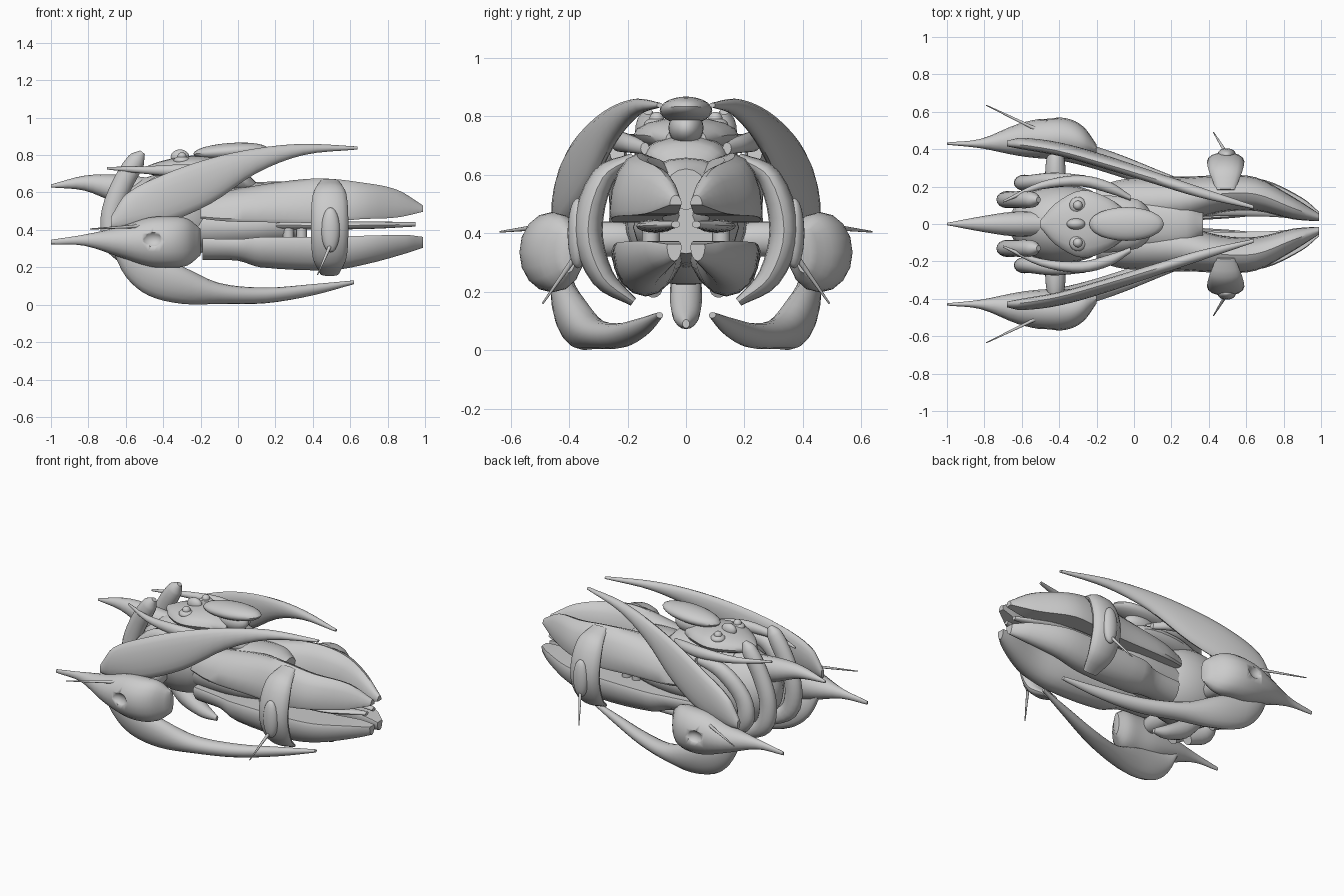
import bpy
import bmesh
import math
from mathutils import Vector, Matrix

default_cube = bpy.data.objects.get("Cube")
if default_cube:
    bpy.data.objects.remove(default_cube, do_unlink=True)

# Single hull colour
HULL_COLOUR = (0.6, 0.6, 0.6, 1)
hull_grey = bpy.data.materials.new("hull grey")
hull_grey.use_nodes = True
hull_grey.diffuse_color = HULL_COLOUR
hull_grey.node_tree.nodes["Principled BSDF"].inputs["Base Color"].default_value = HULL_COLOUR


def finish(name, bm, mirrored):
    """Turn a bmesh into a shaded object, optionally mirrored across the middle plane."""
    bmesh.ops.recalc_face_normals(bm, faces=bm.faces)
    mesh = bpy.data.meshes.new(name)
    bm.to_mesh(mesh)
    bm.free()
    mesh.materials.append(hull_grey)
    obj = bpy.data.objects.new(name, mesh)
    bpy.context.collection.objects.link(obj)
    bpy.ops.object.select_all(action="DESELECT")
    obj.select_set(True)
    bpy.context.view_layer.objects.active = obj
    bpy.ops.object.shade_smooth_by_angle(angle=math.radians(40))
    if mirrored:
        mirror = obj.modifiers.new("mirror", "MIRROR")
        mirror.use_axis = (False, True, False)
        mirror.use_mirror_merge = False
    return obj


def smooth_sections(sections, steps):
    """Interpolate section values with a spline passing through every entry."""
    rows = [Vector(section) for section in sections]
    result = []
    for i in range(len(rows) - 1):
        start, end = rows[i], rows[i + 1]
        before, after = rows[max(i - 1, 0)], rows[min(i + 2, len(rows) - 1)]
        # Slopes respect uneven spacing so that long parts stay even
        gap = (end.to_3d() - start.to_3d()).length
        gap_before = (start.to_3d() - before.to_3d()).length
        gap_after = (after.to_3d() - end.to_3d()).length
        slope_start = (end - before) * (gap / (gap + gap_before))
        slope_end = (after - start) * (gap / (gap + gap_after))
        for step in range(steps):
            t = step / steps
            result.append(start * (2 * t**3 - 3 * t**2 + 1) + end * (3 * t**2 - 2 * t**3)
                          + slope_start * (t**3 - 2 * t**2 + t) + slope_end * (t**3 - t**2))
    result.append(rows[-1])
    return result


def loft(name, sections, mirrored=True, axis=None, lean=0, low=-1, high=1, sides=16, steps=4):
    """Skin rings given as (x, y, z, half width, half height).
    Rings are upright slices, or follow the path with their width along axis."""
    bm = bmesh.new()
    rows = smooth_sections(sections, steps)
    rings = []
    for i, row in enumerate(rows):
        across, up = Vector((0, 1, 0)), Vector((0, -lean, 1))
        if axis:
            tangent = (rows[min(i + 1, len(rows) - 1)].to_3d() - rows[max(i - 1, 0)].to_3d()).normalized()
            up = tangent.cross(Vector(axis)).normalized()
            across = up.cross(tangent)
        ring = []
        for side in range(sides):
            angle = math.tau * side / sides
            height = min(max(math.sin(angle), low), high)
            offset = across * math.cos(angle) * max(row[3], 0.004) + up * height * max(row[4], 0.004)
            ring.append(bm.verts.new(row.to_3d() + offset))
        rings.append(ring)
    for ring, following in zip(rings, rings[1:]):
        for side in range(sides):
            other = (side + 1) % sides
            bm.faces.new((ring[side], ring[other], following[other], following[side]))
    bm.faces.new(rings[0])
    bm.faces.new(rings[-1])
    return finish(name, bm, mirrored)


def ellipsoid(name, centre, radii, mirrored=False, pitch=0):
    bm = bmesh.new()
    matrix = (Matrix.Translation(centre) @ Matrix.Rotation(math.radians(pitch), 4, "Y")
              @ Matrix.Diagonal((*radii, 1)))
    bmesh.ops.create_uvsphere(bm, u_segments=24, v_segments=12, radius=1, matrix=matrix)
    return finish(name, bm, mirrored)


def rod(name, start, end, radius, tip_radius):
    """A straight tapered rod between two points, on both sides."""
    start, end = Vector(start), Vector(end)
    direction = end - start
    matrix = Matrix.Translation((start + end) / 2) @ direction.to_track_quat("Z", "Y").to_matrix().to_4x4()
    bm = bmesh.new()
    bmesh.ops.create_cone(bm, cap_ends=True, segments=10, radius1=radius, radius2=tip_radius,
                          depth=direction.length, matrix=matrix)
    return finish(name, bm, True)


# Beaked side pods with a round socket in the outer face
side_pod = loft("side_pod", [
    (-1, .43, .335, .006, .012), (-.82, .43, .345, .025, .03), (-.62, .45, .335, .085, .085),
    (-.48, .457, .335, .108, .13), (-.36, .457, .335, .108, .137), (-.27, .435, .335, .085, .125),
    (-.2, .4, .335, .025, .07)])
socket_cutter = ellipsoid("socket_cutter", (-.46, .6, .35), (.065, .06, .05), mirrored=True)
socket_cutter.hide_render = True
socket_cutter.hide_set(True)
socket = side_pod.modifiers.new("socket", "BOOLEAN")
socket.object = socket_cutter
socket.operation = "DIFFERENCE"
rod("pod_antenna", (-.53, .51, .42), (-.79, .635, .405), .01, .003)
ellipsoid("pod_strut", (-.42, .27, .38), (.055, .16, .06), mirrored=True)

# Long swept blades above and below
loft("upper_blade", [
    (-.68, .43, .44, .015, .03), (-.6, .43, .5, .03, .09), (-.4, .4, .565, .035, .13),
    (-.15, .33, .66, .036, .122), (.1, .25, .77, .033, .066), (.35, .17, .83, .028, .03),
    (.64, .09, .838, .01, .008)], lean=.08)
loft("lower_blade", [
    (-.68, .41, .34, .02, .03), (-.6, .42, .24, .035, .09), (-.48, .41, .16, .05, .11),
    (-.3, .38, .105, .06, .1), (-.1, .32, .06, .06, .056), (.15, .23, .05, .05, .042),
    (.4, .15, .08, .03, .03), (.62, .09, .12, .012, .01)], lean=-.15)

# Paired hull claws with flat facing sides
loft("upper_claw", [
    (-.2, .1, .47, .1, .1), (-.05, .11, .46, .13, .15), (.25, .125, .46, .125, .2),
    (.45, .16, .46, .1, .215), (.65, .16, .475, .09, .18), (.85, .085, .48, .06, .135),
    (.99, .035, .5, .02, .03)], low=-.1)
loft("lower_claw", [
    (-.19, .1, .34, .09, .1), (0, .11, .335, .1, .1), (.12, .13, .34, .12, .14),
    (.5, .14, .34, .11, .155), (.7, .14, .35, .095, .13), (.9, .08, .36, .06, .085),
    (.99, .04, .355, .025, .05)], high=.15)
loft("inner_jaw", [(.2, .1, .425, .06, .025), (.7, .1, .425, .06, .02), (.95, .035, .43, .015, .012)])
for x in (.27, .34):
    rod("jaw_pillar", (x, .12, .34), (x, .12, .48), .03, .03)
loft("hull_core", [(-.25, 0, .42, .16, .14), (.1, 0, .42, .18, .12), (.33, 0, .43, .12, .1)], mirrored=False)
loft("hull_saddle", [
    (-.15, 0, .58, .13, .06), (.1, 0, .58, .14, .075), (.28, 0, .57, .14, .085),
    (.37, 0, .55, .07, .07)], mirrored=False)

# Curved shields beside the claws, each with a bead and antenna
loft("claw_shield", [
    (.49, .18, .66, .05, .015), (.49, .285, .59, .09, .04), (.49, .335, .41, .1, .05),
    (.49, .285, .25, .09, .04), (.49, .18, .165, .05, .015)], axis=(1, 0, 0))
ellipsoid("shield_bead", (.495, .37, .4), (.05, .035, .12), mirrored=True)
rod("shield_antenna", (.49, .385, .31), (.425, .49, .16), .01, .003)

# Rear body, tail spike and belly keel
ellipsoid("rear_body", (-.38, 0, .46), (.29, .21, .24))
loft("tail_spike", [
    (-1, 0, .635, .006, .008), (-.82, 0, .65, .04, .04), (-.65, 0, .62, .065, .075),
    (-.4, 0, .58, .07, .09)], mirrored=False)
loft("belly_keel", [
    (-.52, 0, .32, .04, .06), (-.4, 0, .2, .055, .07), (-.25, 0, .12, .045, .045),
    (-.15, 0, .09, .012, .015)], mirrored=False)

# Tall rear horns and the ribs curling around the body
loft("rear_horn", [
    (-.51, .13, .815, .015, .015), (-.545, .13, .77, .042, .048), (-.63, .13, .62, .045, .055),
    (-.68, .13, .46, .045, .055), (-.65, .13, .31, .045, .055), (-.5, .11, .21, .03, .035)],
    axis=(0, 1, 0))
loft("body_rib", [
    (-.26, .235, .67, .025, .025), (-.42, .235, .64, .04, .05), (-.56, .22, .5, .042, .055),
    (-.58, .22, .36, .042, .055), (-.46, .2, .24, .03, .035)], axis=(0, 1, 0))

# Domed head, eye rings, crest and thin collar blades
loft("head_disc", [
    (-.5, 0, .72, .02, .015), (-.42, 0, .725, .11, .04), (-.28, 0, .735, .18, .06),
    (-.14, 0, .735, .14, .055), (-.04, 0, .72, .07, .04)], mirrored=False)
loft("head_neck", [
    (-.4, 0, .65, .1, .06), (-.2, 0, .66, .15, .07), (.02, 0, .66, .13, .06), (.1, 0, .62, .06, .03)],
    mirrored=False)
ellipsoid("crest_stem", (-.04, 0, .76), (.11, .06, .06))
ellipsoid("head_knob", (-.31, 0, .79), (.05, .03, .04))
ellipsoid("crest", (-.04, 0, .82), (.2, .09, .045), pitch=-4)
for reach in (.045, .025):
    ellipsoid("eye_boss", (-.3, .1, .815 - reach), (reach, reach, .025), mirrored=True)
loft("collar_blade", [
    (-.7, .12, .73, .006, .007), (-.5, .205, .72, .02, .02), (-.28, .23, .715, .03, .035),
    (-.12, .19, .705, .03, .03), (-.02, .14, .69, .015, .02)])
